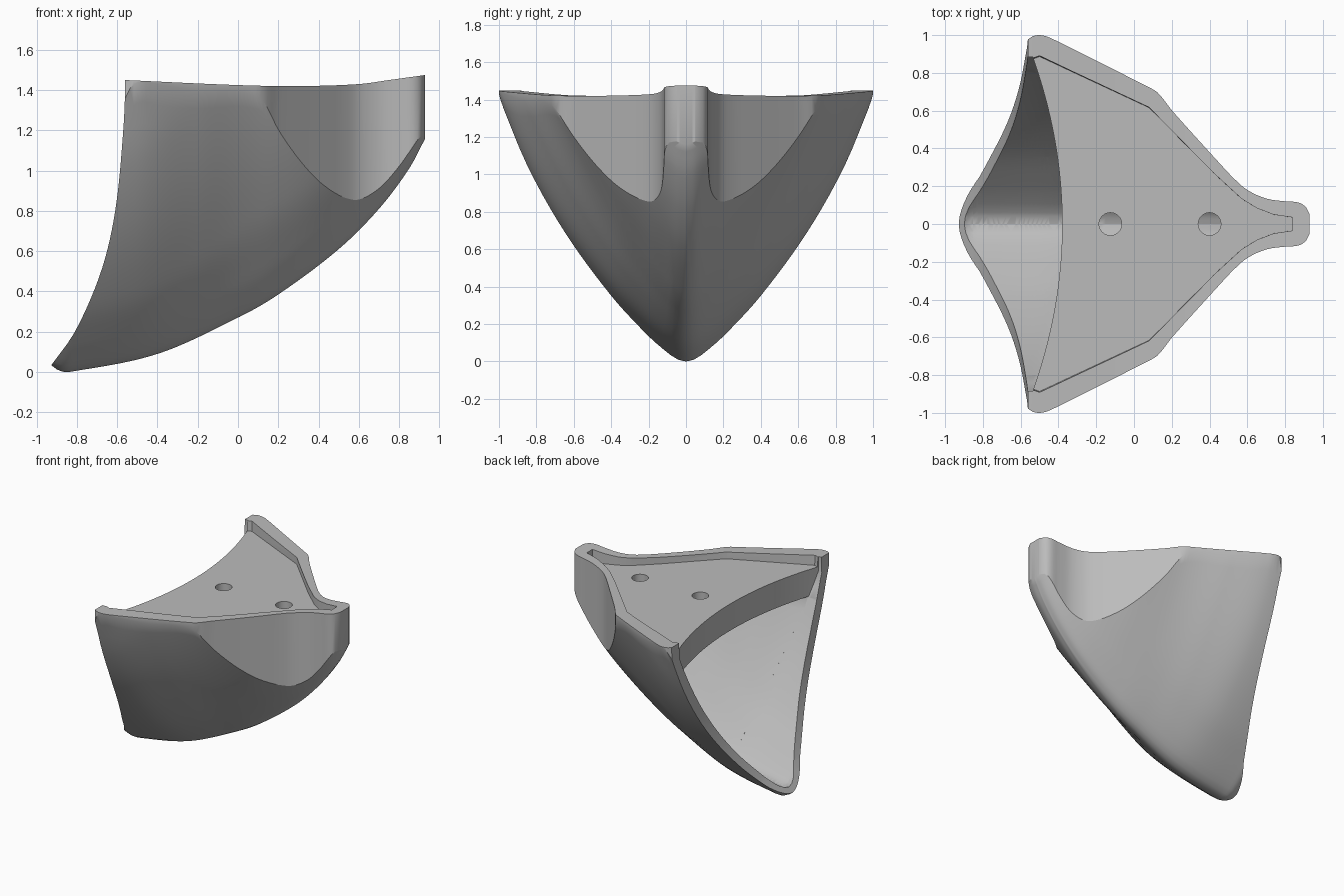
import bpy, bmesh, math

cube = bpy.data.objects.get("Cube")
if cube:
    bpy.data.objects.remove(cube)


def curve(points):
    """Smooth function through (input, value) points."""
    n = len(points)
    slopes = []
    for i in range(n):
        a, b = points[max(i - 1, 0)], points[min(i + 1, n - 1)]
        slopes.append((b[1] - a[1]) / (b[0] - a[0]))

    def f(v):
        v = min(max(v, points[0][0]), points[-1][0])
        i = 0
        while i < n - 2 and v > points[i + 1][0]:
            i += 1
        (x0, y0), (x1, y1) = points[i], points[i + 1]
        d = x1 - x0
        t = (v - x0) / d
        return ((2*t**3 - 3*t*t + 1) * y0 + (t**3 - 2*t*t + t) * d * slopes[i]
                + (3*t*t - 2*t**3) * y1 + (t**3 - t*t) * d * slopes[i + 1])
    return f


# Design curves: keel height, section shape, section steepness, rim, plan width
keel = curve([(-1, .08), (-.93, .035), (-.89, .008), (-.84, 0), (-.4, .09), (0, .27),
              (.2, .385), (.5, .61), (.7, .81), (.85, 1.01), (.93, 1.16)])
section = curve([(0, 0), (.05, .014), (.1, .05), (.2, .14), (.4, .35), (.65, .69),
                 (.85, 1.05), (1, 1.42)])
steep = curve([(-1, .97), (-.5, .97), (-.2, 1.13), (.1, 1.32), (.4, 1.29), (.93, 1.25)])
rim = curve([(-.56, 1.45), (0, 1.425), (.3, 1.42), (.6, 1.43), (.75, 1.45), (.93, 1.475)])
plan = curve([(-1, .97), (-.6, .97), (-.565, .975), (-.54, .993), (-.5, 1), (-.45, .988),
              (-.2, .865), (.07, .728), (.12, .7), (.16, .655), (.2, .602), (.45, .325),
              (.53, .24), (.6, .18), (.7, .135), (.8, .12), (.87, .114), (.91, .09), (.93, .05)])
mouth = curve([(-.1, -1.02), (.03, -.93), (.2, -.81), (.5, -.68), (.8, -.61), (1.2, -.57),
               (1.45, -.56), (1.8, -.56)])


def hull(x, y):
    return keel(x) + steep(x) * section(abs(y))


def lining(x, y):
    return keel(x) + .06 + 1.13 * steep(x) * section(abs(y))


def make_object(name, bm):
    bmesh.ops.recalc_face_normals(bm, faces=bm.faces[:])
    mesh = bpy.data.meshes.new(name)
    bm.to_mesh(mesh)
    bm.free()
    ob = bpy.data.objects.new(name, mesh)
    bpy.context.collection.objects.link(ob)
    return ob


def loft(name, rows, cols, point, bottom, top):
    """Closed solid between two height functions over a gridded plan."""
    bm = bmesh.new()
    low, high = [], []
    for i in range(rows + 1):
        plan_row = [point(i / rows, 2 * j / cols - 1) for j in range(cols + 1)]
        low.append([bm.verts.new((x, y, min(bottom(x, y), top(x) - .004))) for x, y in plan_row])
        high.append([bm.verts.new((x, y, top(x))) for x, y in plan_row])
    for i in range(rows):
        for grid in (low, high):
            for j in range(cols):
                bm.faces.new((grid[i][j], grid[i+1][j], grid[i+1][j+1], grid[i][j+1]))
        for j in (0, cols):
            bm.faces.new((low[i][j], low[i+1][j], high[i+1][j], high[i][j]))
    for i in (0, rows):
        for j in range(cols):
            bm.faces.new((low[i][j], low[i][j+1], high[i][j+1], high[i][j]))
    return make_object(name, bm)


def prism(name, lower, upper):
    """Closed solid joining two matching outlines."""
    bm = bmesh.new()
    a = [bm.verts.new(p) for p in lower]
    b = [bm.verts.new(p) for p in upper]
    bm.faces.new(a)
    bm.faces.new(b)
    for i in range(len(a)):
        k = (i + 1) % len(a)
        bm.faces.new((a[i], a[k], b[k], b[i]))
    return make_object(name, bm)


def cut(target, cutter):
    mod = target.modifiers.new("cut", 'BOOLEAN')
    mod.operation = 'DIFFERENCE'
    mod.solver = 'EXACT'
    mod.object = cutter
    bpy.context.view_layer.objects.active = target
    bpy.ops.object.modifier_apply(modifier=mod.name)
    bpy.data.objects.remove(cutter)


# Outer shell, with the pinched nose given by the plan width
def shell_point(s, u):
    x = -1 + 1.93 * s
    return x, u * plan(x)


shell = loft("shell", 96, 48, shell_point, hull, rim)

# Curved mouth cut
edge = [(mouth(z), z) for z in [-.1 + 1.9 * i / 40 for i in range(41)]]
outline = [(-1.3, -.1)] + edge + [(-1.3, 1.8)]
cut(shell, prism("mouth_cutter", [(x, -1.2, z) for x, z in outline],
                 [(x, 1.2, z) for x, z in outline]))

# Recessed deck
half = [(-.54, .885), (-.5, .9), (.08, .625), (.42, .275), (.5, .2), (.57, .135), (.65, .085),
        (.74, .05), (.84, .035)]
ring = half + [(x, -y) for x, y in reversed(half)]
cut(shell, prism("deck_cutter", [(x, y * .985, 1.37) for x, y in ring],
                 [(x, y, 1.6) for x, y in ring]))

# Hollow below the deck
CEILING = 1.16


def hollow_point(s, u):
    x = -1.1 + 1.8 * s
    a, b = 0, max(plan(x) - .09, .02)
    if lining(x, b) > CEILING - .005:
        for _ in range(30):
            m = (a + b) / 2
            a, b = (m, b) if lining(x, m) < CEILING - .005 else (a, m)
    return x, u * b


cut(shell, loft("hollow_cutter", 72, 40, hollow_point, lining, lambda x: CEILING))


# Opening in front of the arched deck edge
def throat_point(s, u):
    y = .885 * u
    return -1.1 + (.72 - .2 * y * y) * s, y


cut(shell, loft("throat_cutter", 32, 40, throat_point, lining, lambda x: 1.75))

# Two screw holes
for hole_x in (-.125, .4):
    circle = [(hole_x + .06 * math.cos(math.tau * i / 32), .06 * math.sin(math.tau * i / 32))
              for i in range(32)]
    cut(shell, prism("hole_cutter", [(x, y, 1.05) for x, y in circle],
                     [(x, y, 1.5) for x, y in circle]))

# Single grey finish
grey = bpy.data.materials.new("grey")
grey.use_nodes = True
colour = (.5, .5, .5, 1)
grey.diffuse_color = colour
grey.node_tree.nodes["Principled BSDF"].inputs["Base Color"].default_value = colour
shell.data.materials.clear()
shell.data.materials.append(grey)
for face in shell.data.polygons:
    face.material_index = 0

bpy.ops.object.select_all(action='DESELECT')
shell.select_set(True)
bpy.context.view_layer.objects.active = shell
bpy.ops.object.shade_smooth_by_angle(angle=math.radians(30))
